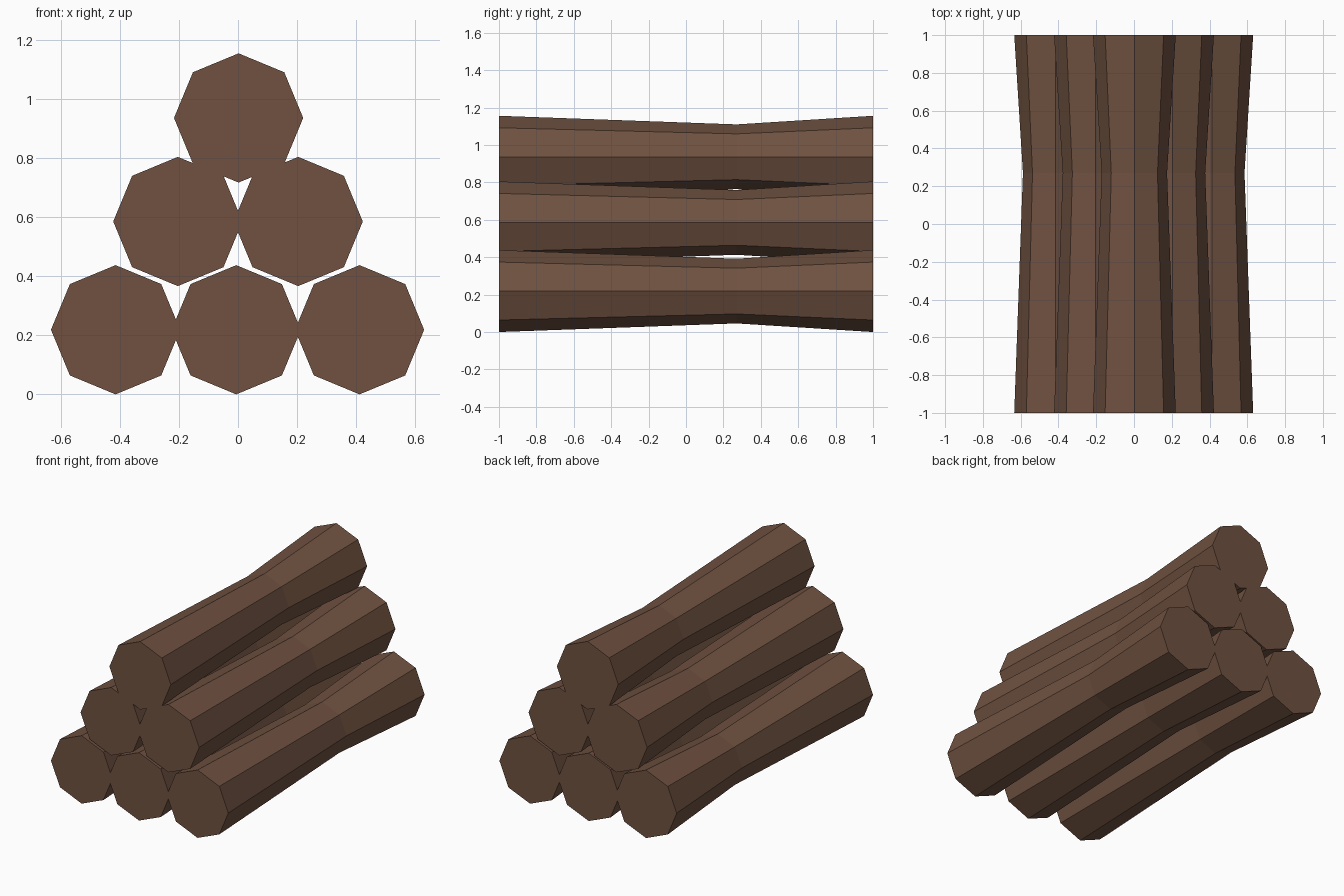
import bpy, bmesh, math

if "Cube" in bpy.data.objects:
    bpy.data.objects.remove(bpy.data.objects["Cube"])

SIDES = 8
# (y position, radius) along each log: wide ends, narrow waist
PROFILE = [(-1.0, 0.219), (0.27, 0.173), (1.0, 0.219)]

bark = bpy.data.materials.new("bark_brown")
bark.diffuse_color = (0.16, 0.083, 0.052, 1)
bark.use_nodes = True
bark.node_tree.nodes["Principled BSDF"].inputs["Base Color"].default_value = bark.diffuse_color


def make_log(name, cx, cz):
    bm = bmesh.new()
    rings = []
    for y, r in PROFILE:
        rings.append([bm.verts.new((r * math.cos(math.tau * i / SIDES), y,
                                    r * math.sin(math.tau * i / SIDES)))
                      for i in range(SIDES)])
    for a, b in zip(rings, rings[1:]):
        for i in range(SIDES):
            j = (i + 1) % SIDES
            bm.faces.new((a[i], a[j], b[j], b[i]))
    # Flat sawn ends
    bm.faces.new(rings[0])
    bm.faces.new(rings[-1])
    bmesh.ops.recalc_face_normals(bm, faces=bm.faces[:])
    mesh = bpy.data.meshes.new(name)
    bm.to_mesh(mesh)
    bm.free()
    mesh.materials.append(bark)
    obj = bpy.data.objects.new(name, mesh)
    obj.location = (cx, 0, cz)
    bpy.context.collection.objects.link(obj)


# Pyramid stack: three logs, then two, then one
ROWS = [("bottom_log", 0.219, (-0.415, -0.006, 0.412)),
        ("middle_log", 0.586, (-0.204, 0.204)),
        ("top_log", 0.937, (0.002,))]
for row, z, xs in ROWS:
    for n, x in enumerate(xs, 1):
        make_log(f"{row}_{n}", x, z)
